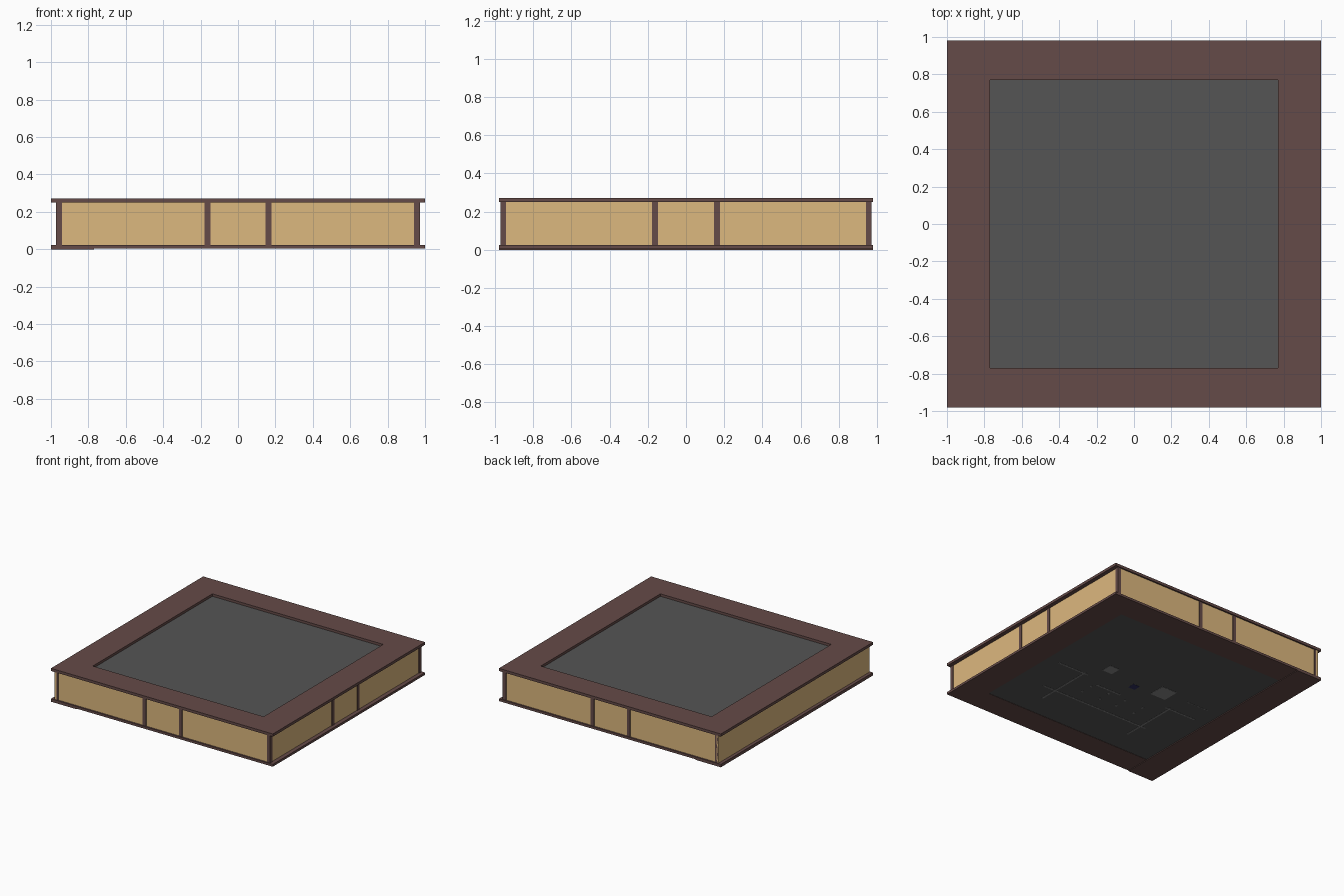
import bpy

if "Cube" in bpy.data.objects:
    bpy.data.objects.remove(bpy.data.objects["Cube"])


def material(name, rgb):
    m = bpy.data.materials.new(name)
    m.diffuse_color = (*rgb, 1)
    m.use_nodes = True
    m.node_tree.nodes["Principled BSDF"].inputs["Base Color"].default_value = m.diffuse_color
    return m


FRAME = material("brown_frame", (0.13, 0.07, 0.065))
PANEL = material("tan_panel", (0.72, 0.48, 0.21))
DARK = material("dark_grey", (0.09, 0.09, 0.09))
MID = material("mid_grey", (0.25, 0.25, 0.25))
BLUE = material("dark_blue", (0.03, 0.03, 0.12))


def box(name, x, y, z, mat):
    """Box from (min, max) ranges on each axis."""
    bpy.ops.mesh.primitive_cube_add(
        size=1, location=[(a + b) / 2 for a, b in (x, y, z)])
    ob = bpy.context.object
    ob.name = name
    ob.scale = [b - a for a, b in (x, y, z)]
    bpy.ops.object.transform_apply(location=False, rotation=False, scale=True)
    ob.data.materials.append(mat)
    return ob


W, D, IN = 1.0, 0.98, 0.77
PX, PY, T = 0.972, 0.973, 0.03      # outer faces of posts, post width
Z0, Z1 = 0.024, 0.25                # wall bottom and top

# Top and bottom border frames; the left bottom board hangs slightly lower
for level, lo, hi in (("bottom", 0.005, Z0), ("top", Z1, 0.272)):
    left_lo = 0.0 if level == "bottom" else lo
    box(level + "_frame_left", (-W, -IN), (-D, D), (left_lo, hi), FRAME)
    box(level + "_frame_right", (IN, W), (-D, D), (lo, hi), FRAME)
    box(level + "_frame_front", (-IN, IN), (-D, -IN), (lo, hi), FRAME)
    box(level + "_frame_back", (-IN, IN), (IN, D), (lo, hi), FRAME)

# Roof and floor slabs inside the frames
box("roof_slab", (-IN, IN), (-IN, IN), (0.235, 0.252), DARK)
box("floor_slab", (-IN, IN), (-IN, IN), (0.007, 0.022), DARK)

# Corner posts
for sx in (-1, 1):
    for sy in (-1, 1):
        x = sorted((sx * PX, sx * (PX - T)))
        y = sorted((sy * PY, sy * (PY - T)))
        box("corner_post", x, y, (Z0, Z1), FRAME)

# Front and back walls with two middle posts
for name, s in (("front", -1), ("back", 1)):
    box(name + "_panel", (-PX + T, PX - T),
        sorted((s * (PY - 0.005), s * (PY - 0.025))), (Z0, Z1), PANEL)
    for c in (-0.163, 0.163):
        box(name + "_post", (c - T / 2, c + T / 2),
            sorted((s * PY, s * (PY - T))), (Z0, Z1), FRAME)

# Right wall with two middle posts, plain left wall covering its posts
box("right_panel", (PX - 0.025, PX - 0.005), (-PY + T, PY - T), (Z0, Z1), PANEL)
for c in (-0.163, 0.163):
    box("right_post", (PX - T, PX), (c - T / 2, c + T / 2), (Z0, Z1), FRAME)
box("left_panel", (-PX - 0.002, -PX + 0.015), (-PY, PY), (Z0, Z1), PANEL)

# Thin wall footings showing through the underside
FOOT = (0.0055, 0.012)
H = 0.006
box("footing_long", (-0.46, 0.53), (-0.42 - H, -0.42 + H), FOOT, MID)
box("footing_middle", (0, 0.24), (-0.157 - H, -0.157 + H), FOOT, MID)
box("footing_back", (-0.65, -0.45), (0.08 - H / 2, 0.08 + H / 2), FOOT, MID)
for s in (-1, 1):
    box("footing_cross", (s * 0.415 - H, s * 0.415 + H), (-0.57, -0.07), FOOT, MID)
    box("footing_side", sorted((s * 0.38, s * 0.66)),
        (-0.085 - H, -0.085 + H), FOOT, MID)

# Small plates and pegs on the underside
box("plate_left", (-0.3, -0.16), (0.0, 0.14), FOOT, MID)
box("plate_right", (0.25, 0.34), (0.04, 0.13), FOOT, MID)
box("blue_plate", (-0.03, 0.03), (-0.03, 0.03), FOOT, BLUE)
for x in (-0.25, -0.08, 0.08, 0.25):
    for y in (-0.3, -0.2):
        box("peg", (x - 0.008, x + 0.008), (y - 0.008, y + 0.008), FOOT, MID)
